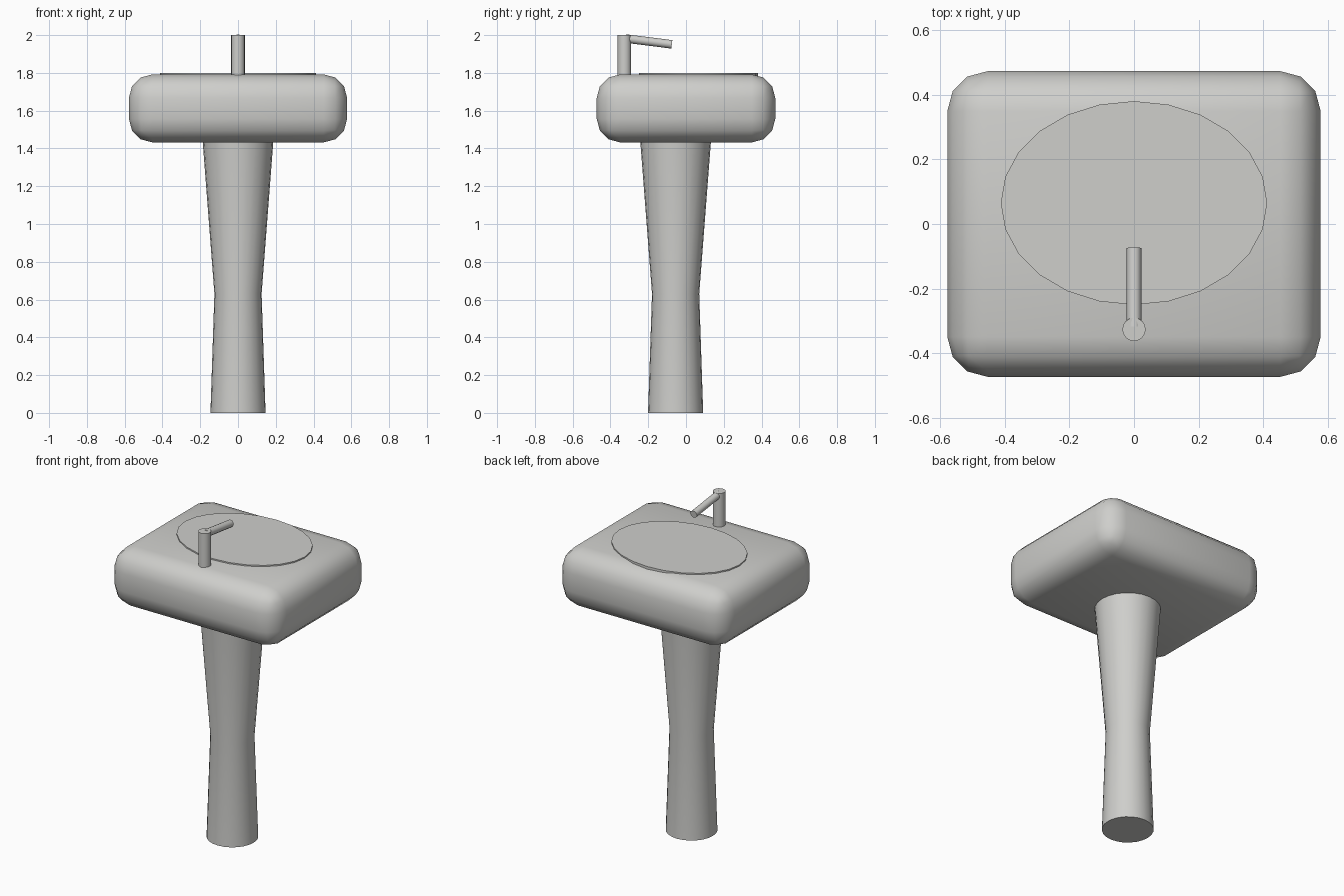
import bpy, bmesh, math
from mathutils import Matrix, Vector

cube = bpy.data.objects.get("Cube")
if cube:
    bpy.data.objects.remove(cube, do_unlink=True)


def make_material(name, colour):
    mat = bpy.data.materials.new(name)
    mat.use_nodes = True
    mat.diffuse_color = colour
    mat.node_tree.nodes["Principled BSDF"].inputs["Base Color"].default_value = colour
    return mat


ceramic = make_material("pale grey ceramic", (0.62, 0.62, 0.60, 1))


def finish(name, bm):
    bmesh.ops.recalc_face_normals(bm, faces=bm.faces)
    mesh = bpy.data.meshes.new(name)
    bm.to_mesh(mesh)
    bm.free()
    mesh.materials.append(ceramic)
    obj = bpy.data.objects.new(name, mesh)
    bpy.context.collection.objects.link(obj)
    bpy.ops.object.select_all(action="DESELECT")
    obj.select_set(True)
    bpy.context.view_layer.objects.active = obj
    bpy.ops.object.shade_smooth_by_angle(angle=math.radians(40))
    return obj


def rod(name, start, end, radius, sides):
    """Capped cylinder between two points."""
    start, end = Vector(start), Vector(end)
    axis = end - start
    turn = axis.to_track_quat("Z", "Y").to_matrix().to_4x4()
    bm = bmesh.new()
    bmesh.ops.create_cone(bm, cap_ends=True, segments=sides, radius1=radius,
                          radius2=radius, depth=axis.length,
                          matrix=Matrix.Translation((start + end) / 2) @ turn)
    return finish(name, bm)


# Basin: rounded block
bm = bmesh.new()
bmesh.ops.create_cube(bm, size=1, matrix=Matrix.Translation((0, 0, 1.612))
                      @ Matrix.Diagonal((1.155, 0.945, 0.36, 1)))
bmesh.ops.bevel(bm, geom=bm.edges[:], offset=0.124, segments=3,
                profile=0.5, affect="EDGES")
finish("basin", bm)

# Bowl: thin oval disc set on the basin top
bm = bmesh.new()
bmesh.ops.create_cone(bm, cap_ends=True, segments=24, radius1=1, radius2=1, depth=1,
                      matrix=Matrix.Translation((0, 0.065, 1.785))
                      @ Matrix.Diagonal((0.412, 0.315, 0.03, 1)))
finish("bowl", bm)

# Pedestal: waisted round column
bm = bmesh.new()
rings = []
SIDES = 24
for radius, z in ((0.146, 0), (0.125, 0.63), (0.188, 1.45)):
    rings.append([bm.verts.new((radius * math.cos(a), radius * math.sin(a) - 0.055, z))
                  for a in (math.tau * i / SIDES for i in range(SIDES))])
for low, high in zip(rings, rings[1:]):
    for i in range(SIDES):
        j = (i + 1) % SIDES
        bm.faces.new((low[i], low[j], high[j], high[i]))
bm.faces.new(rings[0])
bm.faces.new(rings[-1])
finish("pedestal", bm)

# Tap: upright post and sloping spout
rod("tap_post", (0, -0.326, 1.78), (0, -0.326, 2.0), 0.036, 16)
rod("tap_spout", (0, -0.32, 1.982), (0, -0.075, 1.951), 0.0225, 12)
